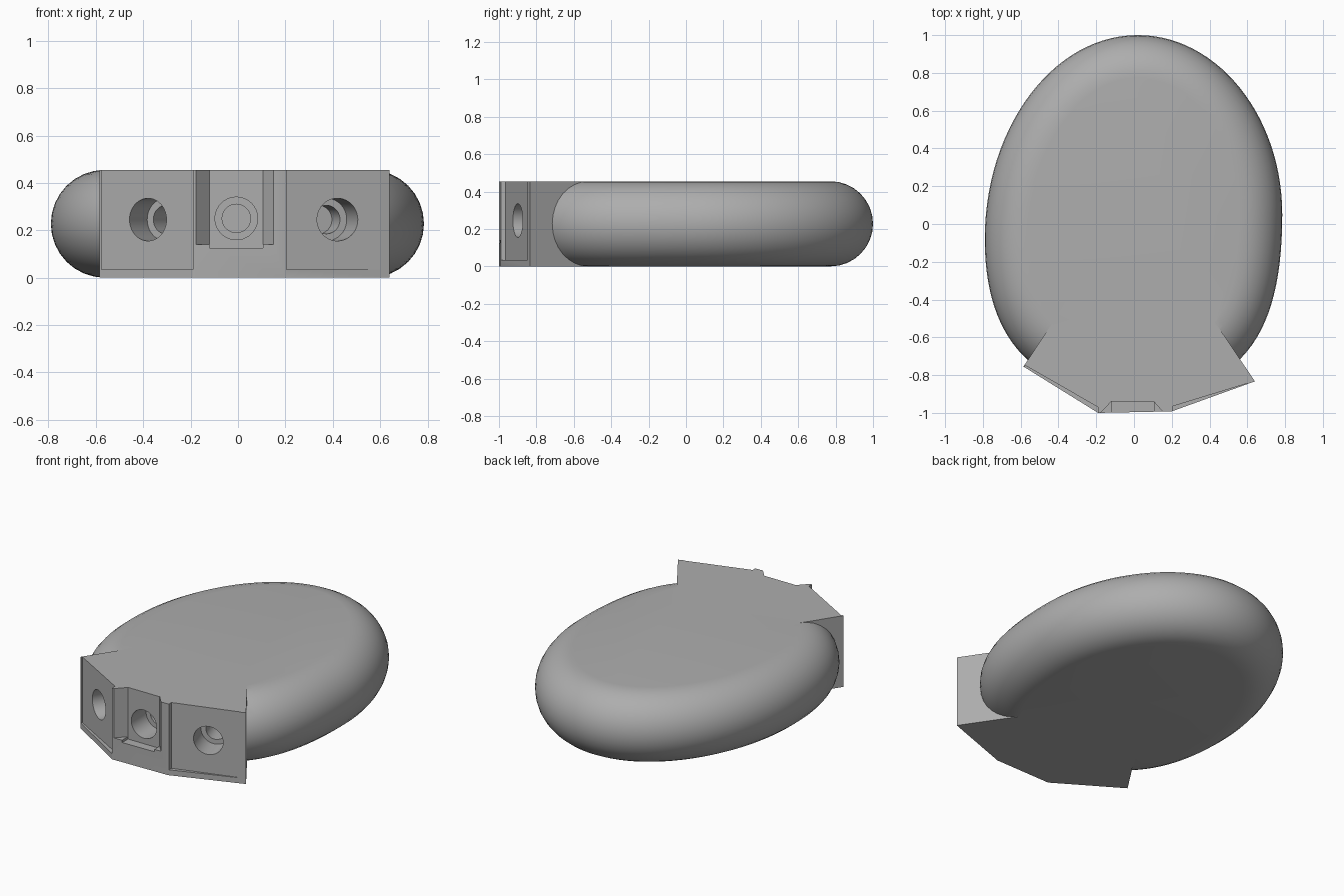
import bpy, bmesh, math
from mathutils import Vector

if "Cube" in bpy.data.objects:
    bpy.data.objects.remove(bpy.data.objects["Cube"])

H = 0.455          # overall thickness
R = H / 2          # edge rounding
grey = bpy.data.materials.new("grey")
grey.diffuse_color = (0.42, 0.42, 0.42, 1)
grey.use_nodes = True
grey.node_tree.nodes["Principled BSDF"].inputs["Base Color"].default_value = grey.diffuse_color


def new_object(name, bm):
    bmesh.ops.recalc_face_normals(bm, faces=bm.faces)
    me = bpy.data.meshes.new(name)
    bm.to_mesh(me)
    bm.free()
    ob = bpy.data.objects.new(name, me)
    bpy.context.collection.objects.link(ob)
    me.materials.append(grey)
    return ob


def prism(name, pts, z0, z1):
    bm = bmesh.new()
    lo = [bm.verts.new((x, y, z0)) for x, y in pts]
    hi = [bm.verts.new((x, y, z1)) for x, y in pts]
    bm.faces.new(lo)
    bm.faces.new(hi)
    n = len(pts)
    for i in range(n):
        j = (i + 1) % n
        bm.faces.new((lo[i], lo[j], hi[j], hi[i]))
    return new_object(name, bm)


def stepped_drill(name, centre, inward, profile, n=40):
    """Revolved cutter; profile is a list of (depth, radius)."""
    d = Vector(inward).normalized()
    u, w = Vector((0, 0, 1)), d.cross(Vector((0, 0, 1)))
    bm = bmesh.new()
    rings = []
    for depth, r in profile:
        c = Vector(centre) + d * depth
        rings.append([bm.verts.new(c + r * (math.cos(a) * u + math.sin(a) * w))
                      for a in (2 * math.pi * i / n for i in range(n))])
    for a, b in zip(rings, rings[1:]):
        for i in range(n):
            j = (i + 1) % n
            bm.faces.new((a[i], a[j], b[j], b[i]))
    bm.faces.new(rings[0])
    bm.faces.new(rings[-1])
    return new_object(name, bm)


def boolean(target, tool, op):
    m = target.modifiers.new(op.lower(), 'BOOLEAN')
    m.operation, m.object, m.solver = op, tool, 'EXACT'
    bpy.context.view_layer.objects.active = target
    bpy.ops.object.modifier_apply(modifier=m.name)
    bpy.data.objects.remove(tool)


# Egg-shaped outline from four quarter curves (extreme points + fullness)
top, left, bottom, right = (Vector(p) for p in
                            ((0.02, 1), (-0.79, -0.08), (0, -0.9), (0.785, 0.05)))
quarters = [(top, left, 'h', 0.55), (left, bottom, 'v', 0.66),
            (bottom, right, 'h', 0.70), (right, top, 'v', 0.55)]
outline, STEPS = [], 28
for a, b, start, k in quarters:
    dx, dy = Vector((b.x - a.x, 0)), Vector((0, b.y - a.y))
    s, e = (dx, dy) if start == 'h' else (dy, dx)
    p1, p2 = a + s * k, b - e * k
    for i in range(STEPS):
        t = i / STEPS
        outline.append(a * (1 - t) ** 3 + p1 * 3 * t * (1 - t) ** 2
                       + p2 * 3 * t * t * (1 - t) + b * t ** 3)

# Rounded body: rings of the outline moved inwards along a half circle
bm = bmesh.new()
N, rings = len(outline), []
for j in range(17):
    a = -math.pi / 2 + math.pi * j / 16
    ring = []
    for i, p in enumerate(outline):
        t = (outline[(i + 1) % N] - outline[i - 1]).normalized()
        q = p + Vector((-t.y, t.x)) * R * (1 - math.cos(a))
        ring.append(bm.verts.new((q.x, q.y, R + R * math.sin(a))))
    rings.append(ring)
for a, b in zip(rings, rings[1:]):
    for i in range(N):
        j = (i + 1) % N
        bm.faces.new((a[i], a[j], b[j], b[i]))
bm.faces.new(rings[0])
bm.faces.new(rings[-1])
body = new_object("rounded_body", bm)

# Angular front block with three facets
block = prism("front_block", [(-0.585, -0.755), (-0.19, -1.0), (0.2, -0.992), (0.64, -0.833),
                              (0.47, -0.58), (0.3, -0.33), (-0.3, -0.33), (-0.47, -0.58)], 0, H)
boolean(body, block, 'UNION')

# Shallow recesses in the side facets, leaving a lip below
for name, pts in (("left_recess", [(-0.577, -0.748), (-0.19, -0.97), (-0.19, -1.1), (-0.577, -1.1)]),
                  ("right_recess", [(0.6, -0.844), (0.205, -0.965), (0.205, -1.1), (0.6, -1.1)])):
    boolean(body, prism(name, pts, 0.035, 0.6), 'DIFFERENCE')

# Centre pocket with slanted walls and a slightly deeper middle floor
boolean(body, prism("centre_pocket", [(-0.225, -1.05), (-0.12, -0.94), (0.105, -0.94),
                                      (0.20, -1.05)], 0.14, 0.6), 'DIFFERENCE')
boolean(body, prism("centre_slot", [(-0.12, -1.05), (-0.12, -0.939), (0.105, -0.939),
                                    (0.105, -1.05)], 0.125, 0.6), 'DIFFERENCE')

# Stepped round holes, square to each facet
steps = [(-0.08, 0.09), (0.15, 0.09), (0.15, 0.06), (0.26, 0.06)]
for name, c, d in (("left_hole", (-0.38, -0.861, 0.245), (0.50, 0.87, 0)),
                   ("centre_hole", (-0.007, -0.94, 0.25), (0, 1, 0)),
                   ("right_hole", (0.42, -0.90, 0.245), (-0.31, 0.95, 0))):
    boolean(body, stepped_drill(name, c, d, steps), 'DIFFERENCE')

# Smooth rounded surfaces, crisp edges
bpy.ops.object.select_all(action='DESELECT')
body.select_set(True)
bpy.context.view_layer.objects.active = body
bpy.ops.object.shade_smooth_by_angle(angle=math.radians(30))
